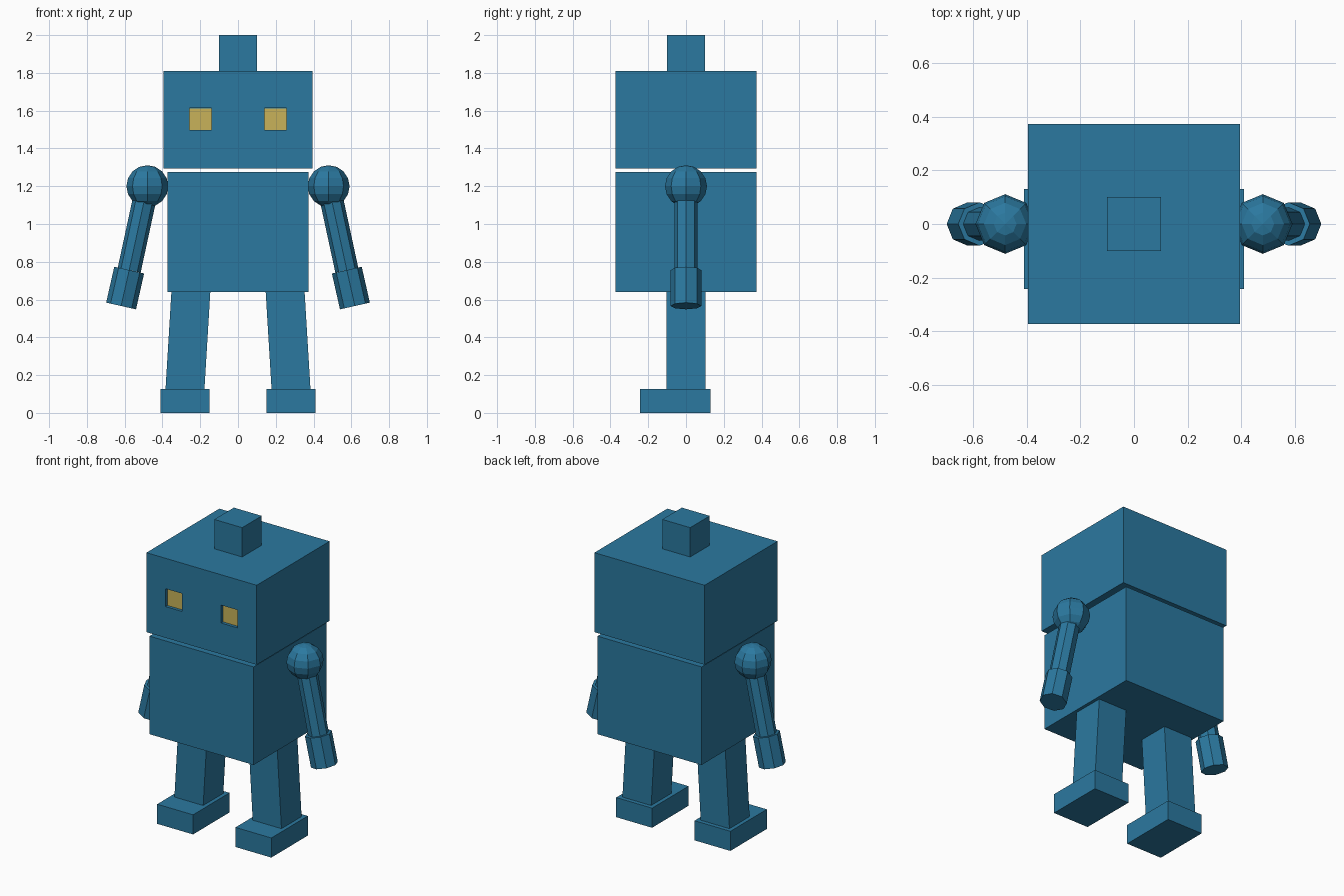
import bpy
from mathutils import Vector

if "Cube" in bpy.data.objects:
    bpy.data.objects.remove(bpy.data.objects["Cube"])


def material(name, color):
    m = bpy.data.materials.new(name)
    m.diffuse_color = (*color, 1)
    m.use_nodes = True
    m.node_tree.nodes["Principled BSDF"].inputs["Base Color"].default_value = m.diffuse_color
    return m


BLUE = material("blue", (0.024, 0.19, 0.35))
YELLOW = material("yellow", (0.58, 0.45, 0.10))


def finish(name, mat):
    o = bpy.context.object
    o.name = name
    o.data.materials.append(mat)
    return o


def box(name, lo, hi, mat=BLUE):
    lo, hi = Vector(lo), Vector(hi)
    bpy.ops.mesh.primitive_cube_add(size=1, location=(lo + hi) / 2)
    o = finish(name, mat)
    o.data.transform(o.matrix_world.Diagonal((*(hi - lo), 1)))
    return o


def rod(name, a, b, radius):
    """Eight-sided cylinder from a to b."""
    a, b = Vector(a), Vector(b)
    bpy.ops.mesh.primitive_cylinder_add(vertices=8, radius=radius, depth=(b - a).length,
                                        location=(a + b) / 2)
    o = finish(name, BLUE)
    tilt = (a - b).normalized()
    o.rotation_euler = Vector((0, 0, 1)).rotation_difference(tilt).to_euler()
    return o


# Head, top knob and body
head = box("head", (-0.395, -0.373, 1.295), (0.395, 0.373, 1.81))
box("top_knob", (-0.1, -0.1, 1.81), (0.1, 0.1, 2.0))
box("body", (-0.373, -0.373, 0.64), (0.373, 0.373, 1.275))

for s, side in ((-1, "left"), (1, "right")):
    # Recessed eye
    x = s * 0.199
    cutter = box(f"{side}_eye_cutter", (x - 0.059, -0.5, 1.497), (x + 0.059, -0.353, 1.613))
    cutter.hide_render = True
    cutter.hide_viewport = True
    cut = head.modifiers.new(f"{side}_eye_socket", 'BOOLEAN')
    cut.operation = 'DIFFERENCE'
    cut.solver = 'EXACT'
    cut.object = cutter
    box(f"{side}_eye", (x - 0.0585, -0.354, 1.4975), (x + 0.0585, -0.345, 1.6125), YELLOW)

    # Shoulder ball, arm and hand
    bpy.ops.mesh.primitive_uv_sphere_add(segments=8, ring_count=8, radius=0.111,
                                         location=(s * 0.48, 0, 1.2))
    finish(f"{side}_shoulder", BLUE)
    wrist = (s * 0.576, 0, 0.756)
    rod(f"{side}_arm", (s * 0.48, 0, 1.2), wrist, 0.062)
    rod(f"{side}_hand", wrist, (s * 0.619, 0, 0.566), 0.081)

    # Leg slants outward down to the foot
    leg = box(f"{side}_leg", (-0.103, -0.103, 0.12), (0.103, 0.103, 0.65))
    for v in leg.data.vertices:
        v.co.x += s * (0.016 if v.co.z < 0 else -0.016)
    leg.location.x = s * 0.265
    inner, outer = s * 0.152, s * 0.409
    box(f"{side}_foot", (min(inner, outer), -0.243, 0), (max(inner, outer), 0.13, 0.127))
